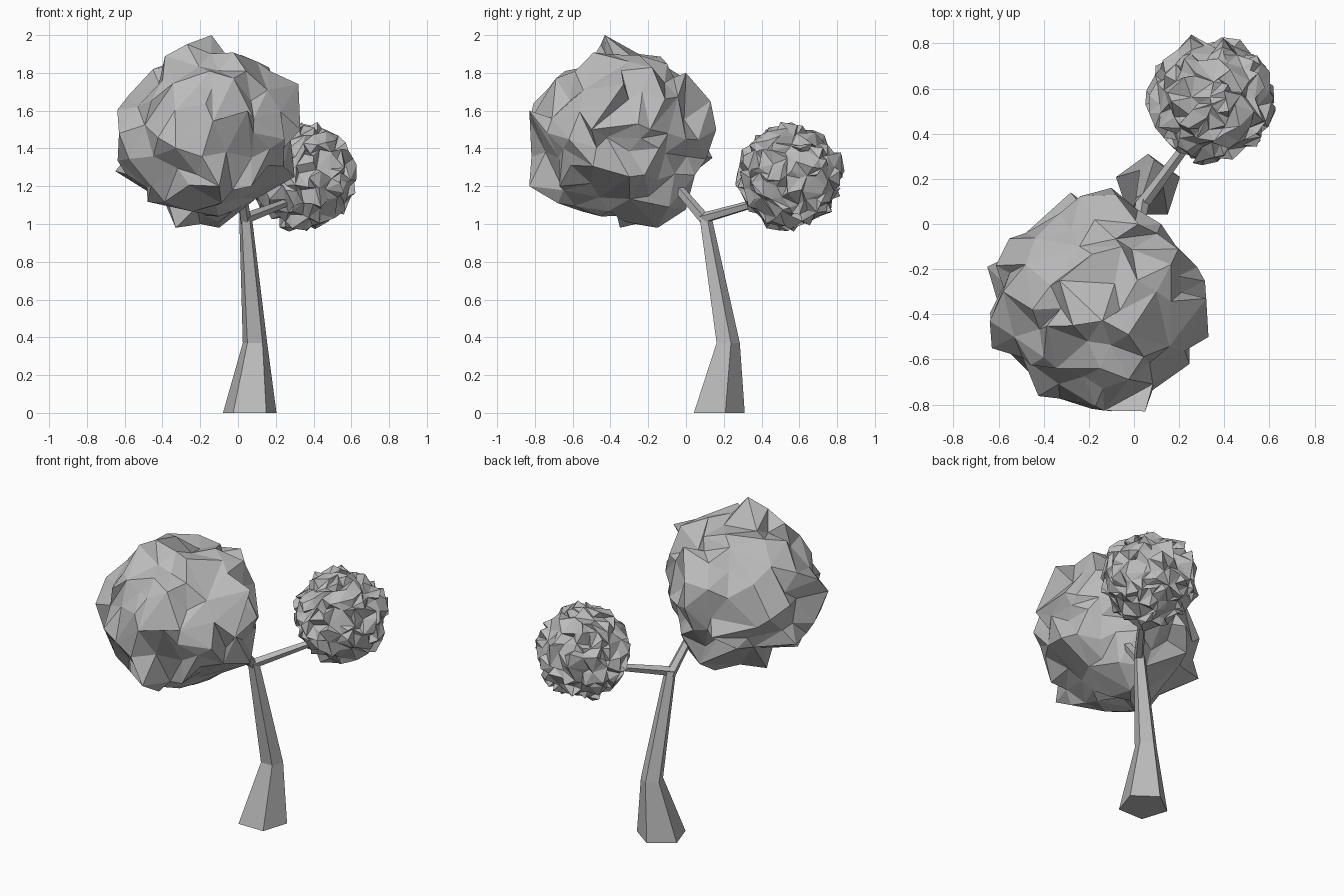
import bpy, bmesh, math, random
from mathutils import Vector, Quaternion

old = bpy.data.objects.get("Cube")
if old:
    bpy.data.objects.remove(old, do_unlink=True)

grey = bpy.data.materials.new("plain grey")
grey.use_nodes = True
grey.diffuse_color = (0.5, 0.5, 0.5, 1)
grey.node_tree.nodes["Principled BSDF"].inputs["Base Color"].default_value = (0.5, 0.5, 0.5, 1)


def finish(name, bm):
    bmesh.ops.recalc_face_normals(bm, faces=bm.faces)
    mesh = bpy.data.meshes.new(name)
    bm.to_mesh(mesh)
    bm.free()
    mesh.materials.append(grey)
    obj = bpy.data.objects.new(name, mesh)
    bpy.context.collection.objects.link(obj)
    return obj


def limb(name, path, radii, upright=False, sides=5):
    """Tapering five-sided limb through the path points."""
    bm = bmesh.new()
    path = [Vector(p) for p in path]
    turn = Quaternion() if upright else (path[-1] - path[0]).to_track_quat('Z', 'Y')
    rings = []
    for p, r in zip(path, radii):
        angles = [math.pi / 2 + math.tau * i / sides for i in range(sides)]
        rings.append([bm.verts.new(p + turn @ Vector((r * math.cos(a), r * math.sin(a), 0)))
                      for a in angles])
    for low, high in zip(rings, rings[1:]):
        for i in range(sides):
            j = (i + 1) % sides
            bm.faces.new((low[i], low[j], high[j], high[i]))
    bm.faces.new(rings[0])
    bm.faces.new(rings[-1])
    return finish(name, bm)


def foliage(name, middle, radius, detail, jitter, keep, seed, corners):
    """Crumpled faceted ball with chosen corners pulled out."""
    rng = random.Random(seed)
    bm = bmesh.new()
    bmesh.ops.create_icosphere(bm, subdivisions=detail, radius=radius)
    for v in bm.verts:
        v.co += Vector(middle) + Vector([rng.uniform(-jitter, jitter) for _ in range(3)])
    free = set(bm.verts)
    shifts = {}
    for corner in corners:
        target = Vector(corner)
        v = min(free, key=lambda w: (w.co - target).length)
        shifts[v] = target - v.co
        v.co = target
        free.remove(v)
    # Draw the neighbours along so each corner forms a broad lump
    for n in free:
        pulls = [shifts[w] for w in (e.other_vert(n) for e in n.link_edges) if w in shifts]
        if pulls:
            n.co += sum(pulls, Vector()) / len(pulls) * 0.25
    obj = finish(name, bm)
    thin = obj.modifiers.new("broad facets", 'DECIMATE')
    thin.ratio = keep


# Trunk and its two branches
limb("trunk", [(0.062, 0.162, 0), (0.09, 0.217, 0.37), (0.04, 0.1, 1.04)],
     [0.149, 0.068, 0.035], upright=True)
limb("front_branch", [(0.04, 0.11, 1.01), (0.0, -0.12, 1.28)], [0.032, 0.024])
limb("back_branch", [(0.04, 0.09, 1.03), (0.3, 0.44, 1.13)], [0.03, 0.02])

# Large crown with broad facets, corners listed by region
upper = [(-0.14, -0.43, 2.0), (0.1, -0.3, 1.86), (0.32, -0.33, 1.74), (-0.33, -0.25, 1.9),
         (-0.45, -0.38, 1.82), (0.02, 0.0, 1.8), (-0.15, -0.64, 1.81), (-0.58, -0.3, 1.68)]
waist = [(0.33, -0.5, 1.5), (0.28, -0.19, 1.5), (0.12, 0.0, 1.45), (-0.08, 0.13, 1.65),
         (-0.1, 0.16, 1.5), (-0.28, 0.14, 1.35), (-0.48, -0.04, 1.4), (-0.65, -0.19, 1.28),
         (-0.63, -0.55, 1.48), (-0.3, -0.78, 1.45), (0.05, -0.83, 1.6), (0.17, -0.65, 1.4)]
lower = [(0.3, -0.3, 1.25), (0.1, -0.3, 1.14), (-0.1, -0.15, 0.98), (-0.33, -0.35, 0.98),
         (-0.48, -0.45, 1.12), (-0.1, 0.0, 1.07), (-0.1, -0.83, 1.2), (0.07, -0.67, 1.2),
         (-0.1, -0.45, 1.04)]
foliage("large_crown", (-0.155, -0.35, 1.475), 0.435, 3, 0.05, 0.85, 21, upper + waist + lower)

# Small crown with finer facets
tips = [(0.64, 0.53, 1.27), (0.57, 0.34, 1.22), (0.24, 0.83, 1.3), (0.05, 0.53, 1.2),
        (0.42, 0.5, 1.54), (0.27, 0.57, 0.96), (0.56, 0.6, 1.05), (0.3, 0.27, 1.2)]
foliage("small_crown", (0.345, 0.55, 1.25), 0.263, 4, 0.032, 0.5, 9, tips)
